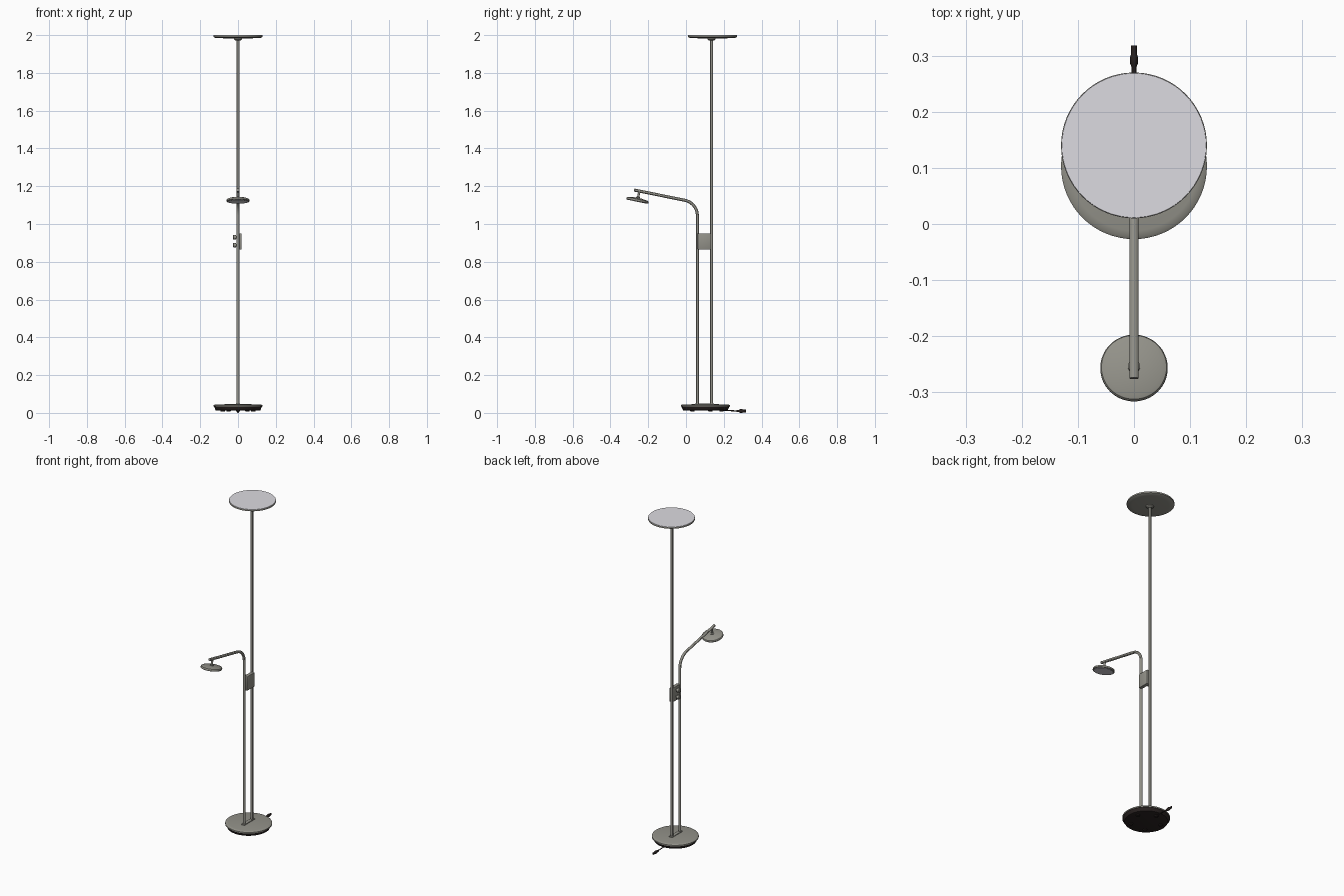
import bpy
import bmesh
from math import radians, sin, cos, pi
from mathutils import Matrix, Vector

cube = bpy.data.objects.get("Cube")
if cube:
    bpy.data.objects.remove(cube, do_unlink=True)


def material(name, rgb, rough=0.5):
    m = bpy.data.materials.new(name)
    m.use_nodes = True
    m.diffuse_color = (*rgb, 1)
    bsdf = m.node_tree.nodes["Principled BSDF"]
    bsdf.inputs["Base Color"].default_value = (*rgb, 1)
    bsdf.inputs["Roughness"].default_value = rough
    return m


steel = material("warm grey metal", (0.29, 0.285, 0.25))
white = material("pale diffuser", (0.72, 0.71, 0.75))
black = material("dark plastic", (0.022, 0.016, 0.015))


def finish(obj, mat, smooth=True):
    obj.data.materials.clear()
    obj.data.materials.append(mat)
    bpy.ops.object.select_all(action='DESELECT')
    obj.select_set(True)
    bpy.context.view_layer.objects.active = obj
    if smooth:
        bpy.ops.object.shade_smooth_by_angle(angle=radians(30))
    return obj


def from_bmesh(name, bm, mat, smooth=True):
    bmesh.ops.recalc_face_normals(bm, faces=bm.faces)
    mesh = bpy.data.meshes.new(name)
    bm.to_mesh(mesh)
    bm.free()
    obj = bpy.data.objects.new(name, mesh)
    bpy.context.collection.objects.link(obj)
    return finish(obj, mat, smooth)


def lathe(name, profile, mat, place=Matrix(), steps=64):
    """Turn (radius, height) points about z, then place the result."""
    bm = bmesh.new()
    verts = [bm.verts.new((r, 0, z)) for r, z in profile]
    edges = [bm.edges.new(pair) for pair in zip(verts, verts[1:])]
    bmesh.ops.spin(bm, geom=verts + edges, cent=(0, 0, 0), axis=(0, 0, 1),
                   angle=2 * pi, steps=steps)
    bmesh.ops.remove_doubles(bm, verts=bm.verts, dist=1e-5)
    bm.transform(place)
    return from_bmesh(name, bm, mat)


def tube(name, points, radius, mat):
    """Round bar through the points, capped at both ends."""
    curve = bpy.data.curves.new(name, 'CURVE')
    curve.dimensions = '3D'
    curve.bevel_depth = radius
    curve.bevel_resolution = 4
    curve.use_fill_caps = True
    spline = curve.splines.new('POLY')
    spline.points.add(len(points) - 1)
    for p, co in zip(spline.points, points):
        p.co = (*co, 1)
    obj = bpy.data.objects.new(name, curve)
    bpy.context.collection.objects.link(obj)
    bpy.ops.object.select_all(action='DESELECT')
    obj.select_set(True)
    bpy.context.view_layer.objects.active = obj
    bpy.ops.object.convert(target='MESH')
    return finish(bpy.context.object, mat)


def box(name, low, high, mat, bevel=0.002):
    low, high = Vector(low), Vector(high)
    bm = bmesh.new()
    bmesh.ops.create_cube(bm, size=1)
    bm.transform(Matrix.Translation((low + high) / 2)
                 @ Matrix.Diagonal((*(high - low), 1)))
    bmesh.ops.bevel(bm, geom=bm.edges[:], offset=bevel, segments=2,
                    affect='EDGES', profile=0.5)
    return from_bmesh(name, bm, mat)


def at(x, y, z):
    return Matrix.Translation((x, y, z))


POLE_Y, ARM_Y, ROD = 0.135, 0.06, 0.008

# Base: metal cover over a dark tapered weight with small pads
base = at(0, 0.103, 0)
lathe("base_cover", [(0, 0.047), (0.115, 0.045), (0.126, 0.043),
                     (0.13, 0.04), (0.13, 0.033), (0, 0.033)], steel, base)
lathe("base_weight", [(0, 0.033), (0.127, 0.033), (0.118, 0.014),
                      (0.112, 0.012), (0, 0.012)], black, base)
for i in range(5):
    a = 2 * pi * i / 5 + pi / 2
    lathe(f"base_pad_{i + 1}", [(0, 0.012), (0.012, 0.012), (0.011, 0.007),
                                (0, 0.007)], black,
          base @ at(0.085 * cos(a), 0.085 * sin(a), 0), 24)
box("pole_foot_plate", (-0.011, 0.047, 0.044), (0.011, 0.148, 0.051), steel)

# Tall pole and upward lamp head
tube("main_pole", [(0, POLE_Y, 0.04), (0, POLE_Y, 1.98)], ROD, steel)
head = at(0, 0.14, 0)
lathe("top_lamp_shell", [(0, 1.981), (0.1, 1.984), (0.122, 1.986),
                         (0.13, 1.99), (0.13, 1.998), (0, 1.998)], steel, head)
lathe("top_lamp_diffuser", [(0.129, 1.998), (0.1285, 2.0), (0, 2.0)],
      white, head)
lathe("top_lamp_hub", [(0, 1.971), (0.014, 1.971), (0.02, 1.976),
                       (0.022, 1.984), (0, 1.984)], steel, at(0, POLE_Y, 0), 32)

# Reading arm: upright, rounded bend, gently rising bar
tilt = radians(11.5)
bend_r = 0.082
bend = [(0, ARM_Y - bend_r + bend_r * cos(a), 1.045 + bend_r * sin(a))
        for a in [(pi / 2 - tilt) * i / 12 for i in range(13)]]
# The bend stops where its tangent matches the slope of the bar
last = Vector(bend[-1])
tip = last + Vector((0, -cos(tilt), sin(tilt))) * ((last.y + 0.275) / cos(tilt))
tube("reading_arm", [(0, ARM_Y, 0.04)] + bend + [tuple(tip)], ROD, steel)

# Reading lamp head, tipped to follow the arm
lamp = at(0, -0.256, 1.128) @ Matrix.Rotation(-tilt, 4, 'X')
lathe("reading_lamp_shell", [(0, 0.011), (0.02, 0.01), (0.05, 0.006),
                             (0.058, 0.003), (0.06, 0), (0.06, -0.007),
                             (0.058, -0.009), (0, -0.009)], steel, lamp)
lathe("reading_lamp_diffuser", [(0.053, -0.009), (0.052, -0.0105),
                                (0, -0.0105)], white, lamp)
lathe("reading_lamp_stem", [(0, 0.005), (0.011, 0.005), (0.011, 0.014),
                            (0.006, 0.017), (0.006, 0.042), (0, 0.042)],
      steel, lamp, 24)

# Switch box between the poles, with two dimmer knobs
box("switch_box", (-0.003, 0.062, 0.865), (0.018, 0.133, 0.951), steel)
for label, z in (("upper", 0.93), ("lower", 0.888)):
    lathe(f"{label}_dimmer_knob",
          [(0, 0), (0.006, 0), (0.006, 0.008), (0.012, 0.009),
           (0.012, 0.022), (0.01, 0.024), (0, 0.024)], steel,
          at(-0.002, 0.097, z) @ Matrix.Rotation(-pi / 2, 4, 'Y'), 24)

# Power cord and plug leaving the back of the base
tube("power_cord", [(0, 0.19, 0.014), (0, 0.23, 0.012), (0, 0.275, 0.01)],
     0.003, black)
lathe("power_plug", [(0, 0), (0.004, 0), (0.0045, 0.012), (0.007, 0.018),
                     (0.007, 0.03), (0.005, 0.036), (0.005, 0.05), (0, 0.05)],
      black, at(0, 0.268, 0.01) @ Matrix.Diagonal((1, 1, 1.4, 1))
      @ Matrix.Rotation(-pi / 2, 4, 'X'), 20)
